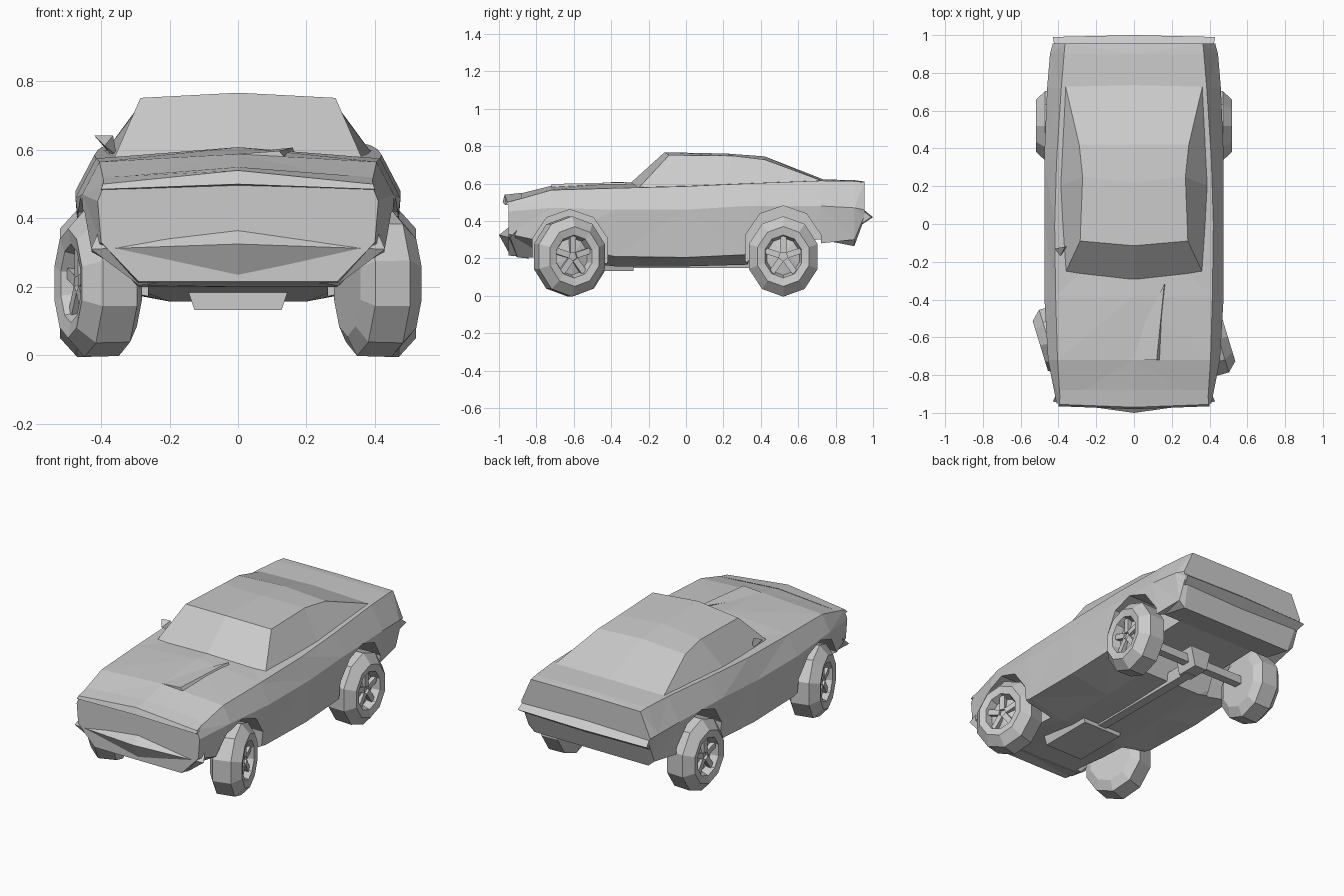
import bpy, bmesh
from math import sin, cos, pi, radians
from mathutils import Matrix

if "Cube" in bpy.data.objects:
    bpy.data.objects.remove(bpy.data.objects["Cube"])


def make(name, verts, faces, triangulate=False):
    bm = bmesh.new()
    vs = [bm.verts.new(v) for v in verts]
    for f in faces:
        bm.faces.new([vs[i] for i in f])
    bmesh.ops.remove_doubles(bm, verts=bm.verts, dist=0.0005)
    if triangulate:
        bmesh.ops.triangulate(bm, faces=bm.faces)
    bmesh.ops.recalc_face_normals(bm, faces=bm.faces)
    mesh = bpy.data.meshes.new(name)
    bm.to_mesh(mesh)
    bm.free()
    ob = bpy.data.objects.new(name, mesh)
    bpy.context.collection.objects.link(ob)
    return ob


def loft(name, rings, triangulate=False):
    n = len(rings[0])
    verts = [p for r in rings for p in r]
    faces = [(k*n + i, k*n + (i+1) % n, (k+1)*n + (i+1) % n, (k+1)*n + i)
             for k in range(len(rings)-1) for i in range(n)]
    faces += [tuple(range(n)), tuple(range(len(verts)-n, len(verts)))]
    return make(name, verts, faces, triangulate)


def cross_bar(name, centre, side):
    # side points are (x, y, z); centre points are (y, z)
    left = [(-x, y, z) for x, y, z in side]
    return loft(name, [left, [(0, y, z) for y, z in centre], side])


def box(name, x0, x1, y0, y1, z0, z1, taper=1.0):
    def ring(y):
        c, h = (x0+x1)/2, (x1-x0)/2*taper
        return [(x0, y, z1), (x1, y, z1), (c+h, y, z0), (c-h, y, z0)]
    return loft(name, [ring(y0), ring(y1)])


def cut(ob, cutter):
    before = ob.data.copy()
    cutter.hide_render = True
    mod = ob.modifiers.new("cut", 'BOOLEAN')
    mod.operation = 'DIFFERENCE'
    mod.solver = 'EXACT'
    mod.object = cutter
    bpy.context.view_layer.objects.active = ob
    bpy.ops.object.modifier_apply(modifier=mod.name)
    bpy.data.objects.remove(cutter)
    if len(ob.data.polygons) < 30:  # keep the uncut shell if the cut fails
        ob.data = before


# Main body: y, top centre z, then shoulder, crease, sill and floor as x, z
sections = [
    (-.95, .53, .39, .50, .41, .45, .40, .33, .29, .215),
    (-.72, .588, .405, .565, .455, .47, .45, .28, .30, .195),
    (-.38, .608, .415, .575, .475, .46, .45, .21, .20, .157),
    (.00, .60, .42, .585, .475, .46, .455, .205, .20, .157),
    (.33, .61, .41, .60, .475, .48, .45, .22, .20, .166),
    (.38, .612, .407, .602, .474, .48, .45, .24, .38, .29),
    (.72, .622, .385, .615, .46, .48, .44, .28, .38, .30),
    (.90, .618, .37, .612, .445, .47, .42, .30, .38, .265),
    (.955, .61, .365, .607, .43, .46, .42, .43, .40, .415),
]
rings = []
for y, zc, xt, zt, xb, zb, xl, zl, xs, zs in sections:
    half = [(xt, zt), (xb, zb), (xl, zl), (xs, zs)]
    rings.append([(0, y, zc)] + [(x, y, z) for x, z in half]
                 + [(-x, y, z) for x, z in reversed(half)])
body = loft("body", rings, True)

# Wheel arches
FRONT, REAR = -.62, .52
for y, zc in ((FRONT, .235), (REAR, .255)):
    for s in (-1, 1):
        cut(body, loft("arch_cutter", [
            [(s*x, y + .212*cos(pi*(i+.5)/5), zc + .226*sin(pi*(i+.5)/5))
             for i in range(10)] for x in (.263, .62)]))

# Cabin: half of the glasshouse, mirrored
cabin = make("cabin", [
    (0, -.31, .59), (.36, -.25, .58), (.395, .2, .585), (.365, .74, .61), (0, .76, .612),
    (0, -.115, .767), (.285, -.09, .752), (.272, .25, .748), (.29, .42, .728),
    (0, .42, .745), (0, .22, .76)],
    [(0, 1, 6, 5), (1, 2, 7, 6), (2, 3, 8, 7), (3, 4, 9, 8), (5, 6, 7, 10), (10, 7, 8, 9)])
cabin.modifiers.new("mirror", 'MIRROR')

# Nose lip, front bumper and tail lip
cross_bar("nose_lip", [(-.88, .55), (-.97, .54), (-.98, .50), (-.90, .49)],
          [(.39, -.88, .52), (.395, -.955, .50), (.40, -.965, .485), (.40, -.90, .48)])
cross_bar("front_bumper", [(-.93, .38), (-1.0, .325), (-.95, .235), (-.85, .20)],
          [(.41, -.90, .355), (.43, -.94, .31), (.29, -.90, .205), (.29, -.84, .20)])
cross_bar("tail_lip", [(.945, .465), (1.0, .42), (.94, .38)],
          [(.42, .94, .46), (.43, .99, .42), (.41, .93, .38)])

# Hood scoop
make("hood_scoop", [(-.05, -.72, .585), (.12, -.72, .597), (.16, -.32, .607),
                    (.14, -.72, .575), (.165, -.32, .59)],
     [(0, 1, 2), (1, 3, 4, 2), (0, 3, 1), (0, 2, 4), (0, 4, 3)])

# Side mirror on the left door
make("side_mirror", [(-.42, -.13, .642), (-.365, -.12, .642), (-.39, -.17, .612),
                     (-.375, -.13, .59), (-.355, -.12, .585)],
     [(0, 1, 2), (0, 2, 3), (1, 4, 2), (2, 4, 3), (0, 3, 4, 1)])

# Underside: engine pan, drive shaft, rear axle and differential
box("engine_pan", -.15, .15, -.62, -.28, .132, .20, .85)
box("drive_shaft", -.04, .04, -.28, .5, .147, .21, .7)
box("rear_axle", -.4, .4, REAR-.025, REAR+.025, .19, .24)
box("differential", -.07, .07, REAR-.07, REAR+.07, .15, .27, .6)


# Wheels: ten-sided tyre with a dished rim and spokes
def wheel(name, side, x, y, steer, inner):
    profile = [(inner, .07), (inner, .155), (inner+.03, .212), (.035, .215),
               (.085, .16), (.077, .115), (.03, .10), (.045, .03)]
    rings = [[(off, r*.9*cos(pi*(i+.5)/5), r*sin(pi*(i+.5)/5)) for i in range(10)]
             for off, r in profile]
    parts = [loft(name, rings)]
    for k in range(5):
        spoke = box("spoke", .035, .06, -.016, .016, .02, .11)
        spoke.data.transform(Matrix.Rotation(2*pi*k/5, 4, 'X'))
        parts.append(spoke)
    place = Matrix.Translation((side*x, y, .21)) @ Matrix.Rotation(radians(steer), 4, 'Z')
    for part in parts:
        if side < 0:
            part.data.transform(Matrix.Rotation(pi, 4, 'Z'))
        part.data.transform(place)


for s in (-1, 1):
    wheel("front_wheel", s, .415, FRONT, 17, -.10)
    wheel("rear_wheel", s, .435, REAR, 0, -.10)
